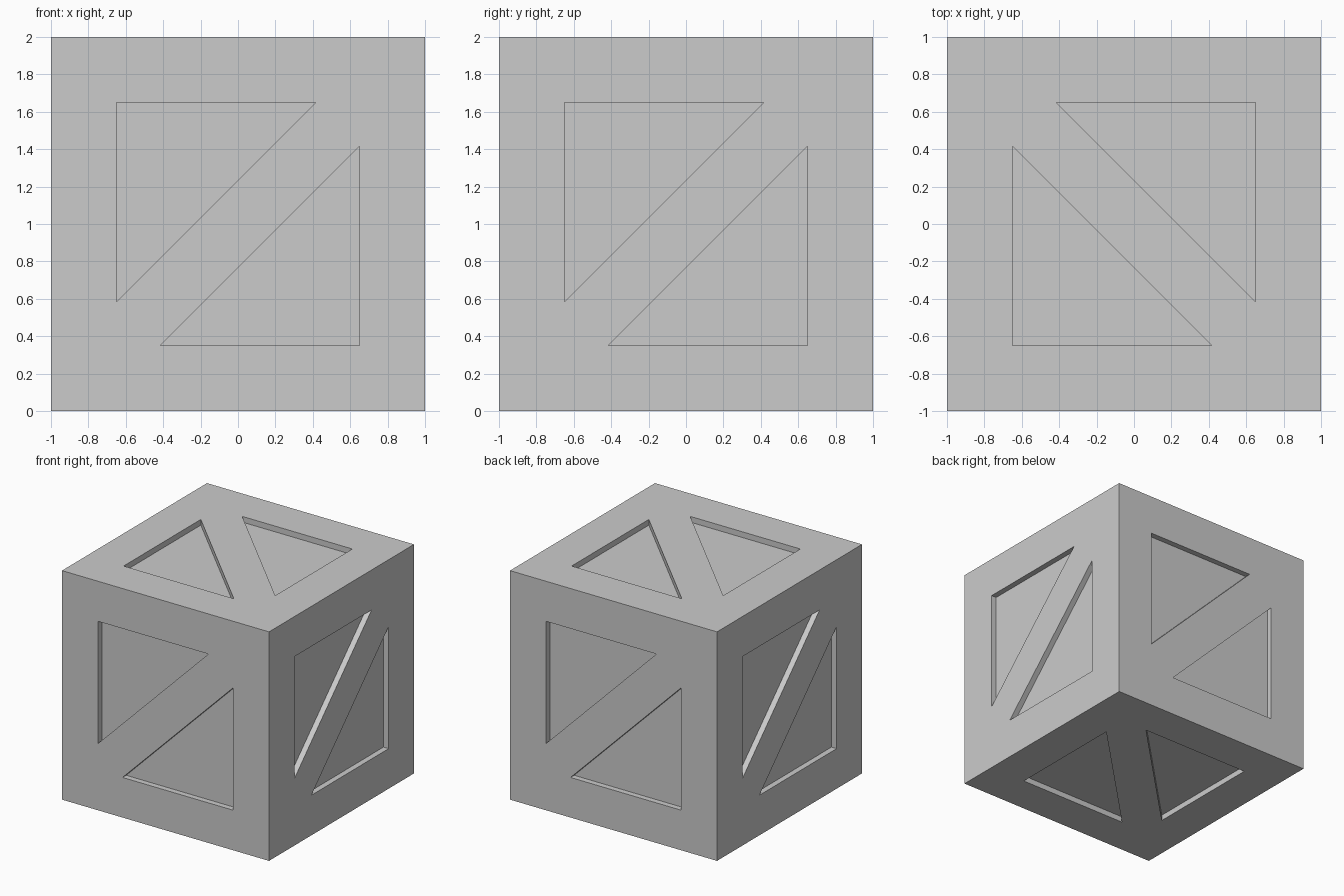
import bpy, bmesh
from mathutils import Vector

if "Cube" in bpy.data.objects:
    bpy.data.objects.remove(bpy.data.objects["Cube"])

DEPTH = 0.05
TRIANGLE = [(-0.65, 0.65), (-0.65, -0.415), (0.415, 0.65)]
X, Y, Z = Vector((1, 0, 0)), Vector((0, 1, 0)), Vector((0, 0, 1))
CENTRE = Vector((0, 0, 1))
# (right, up) directions of each face; the outward normal is right x up
FACES = [(X, Z), (Y, Z), (-X, Z), (-Y, Z), (Y, -X), (Y, X)]


def make_object(name, bm):
    mesh = bpy.data.meshes.new(name)
    bm.to_mesh(mesh)
    bm.free()
    obj = bpy.data.objects.new(name, mesh)
    bpy.context.collection.objects.link(obj)
    return obj


def add_prism(bm, u, v, sign):
    n = u.cross(v)
    verts = [bm.verts.new(CENTRE + sign * (a * u + b * v) + n * (1 - DEPTH))
             for a, b in TRIANGLE]
    base = bm.faces.new(verts)
    top = bmesh.ops.extrude_face_region(bm, geom=[base], use_keep_orig=True)
    moved = [g for g in top["geom"] if isinstance(g, bmesh.types.BMVert)]
    bmesh.ops.translate(bm, verts=moved, vec=n * (DEPTH + 0.1))


# Solid cube body
bm = bmesh.new()
bmesh.ops.create_cube(bm, size=2)
bmesh.ops.translate(bm, verts=bm.verts, vec=CENTRE)
cube = make_object("cube_body", bm)

# Two opposed triangular pockets on every face
bm = bmesh.new()
for u, v in FACES:
    for sign in (1, -1):
        add_prism(bm, u, v, sign)
bmesh.ops.recalc_face_normals(bm, faces=bm.faces)
cutter = make_object("pocket_cutter", bm)
cutter.hide_render = True

# Cut the pockets, then discard the cutter
mod = cube.modifiers.new("pockets", "BOOLEAN")
mod.operation = "DIFFERENCE"
mod.solver = "EXACT"
mod.object = cutter
bpy.context.view_layer.objects.active = cube
cube.select_set(True)
bpy.ops.object.modifier_apply(modifier=mod.name)
bpy.data.objects.remove(cutter)
